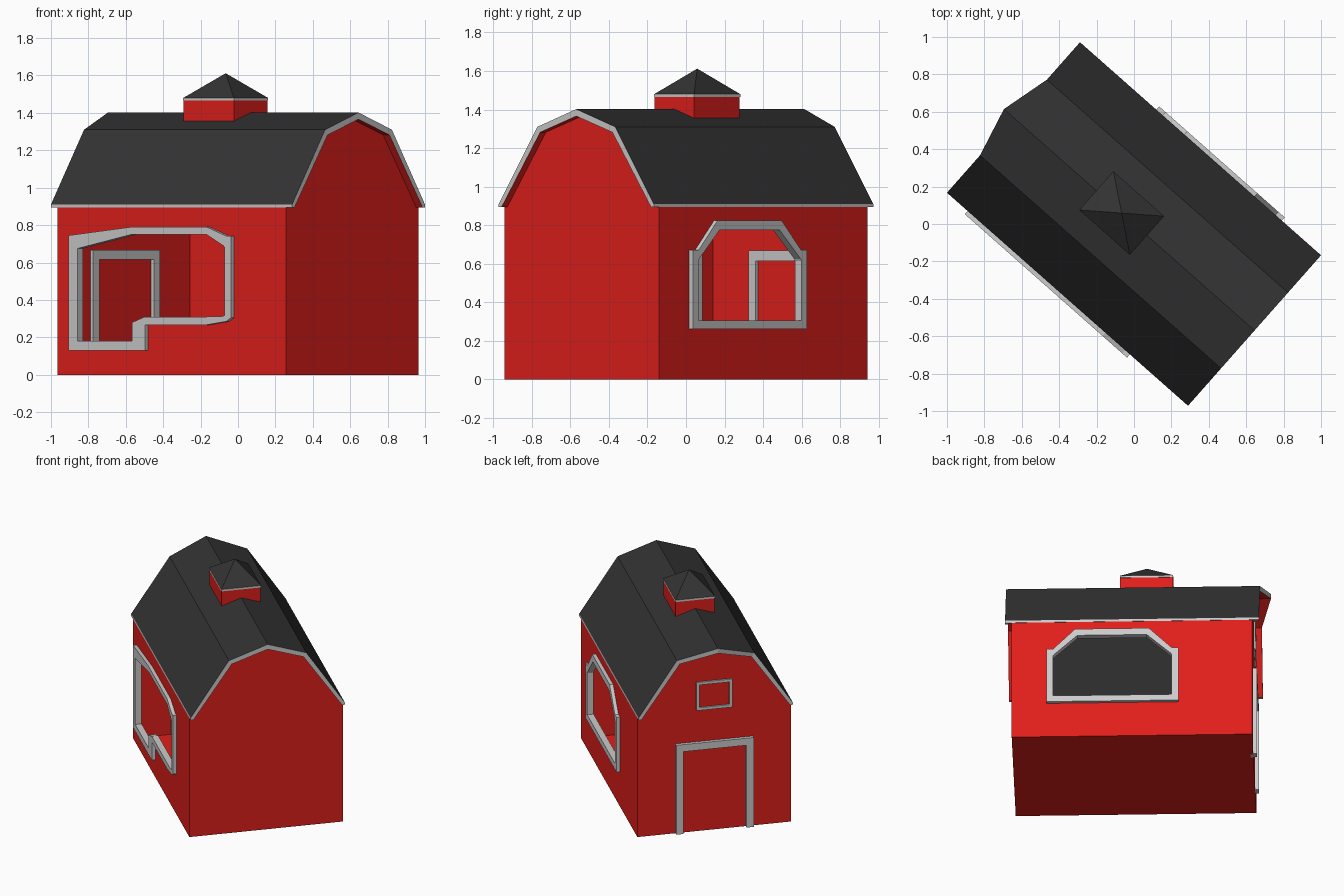
import bpy, bmesh, math
from mathutils import Vector

if "Cube" in bpy.data.objects:
    bpy.data.objects.remove(bpy.data.objects["Cube"])

TURN = math.radians(-41.47)   # whole barn is turned about z
L, W = 0.815, 0.535           # half length and half width of the walls


def material(name, color):
    m = bpy.data.materials.new(name)
    m.diffuse_color = (*color, 1)
    m.use_nodes = True
    m.node_tree.nodes["Principled BSDF"].inputs["Base Color"].default_value = m.diffuse_color
    return m


RED = material("red_paint", (0.75, 0.014, 0.011))
DARK = material("dark_roofing", (0.033, 0.033, 0.033))
TRIM = material("grey_trim", (0.6, 0.6, 0.6))


def finish(name, bm, mats):
    me = bpy.data.meshes.new(name)
    bm.to_mesh(me)
    bm.free()
    for m in mats:
        me.materials.append(m)
    ob = bpy.data.objects.new(name, me)
    ob.rotation_euler.z = TURN
    bpy.context.collection.objects.link(ob)
    return ob


def side(y):   # places (a, z) points on a long wall
    return lambda a, z, d=0: Vector((a, y + math.copysign(d, y) * (1 if d >= 0 else -1) * (1 if d >= 0 else -1), z))


def end(x):    # places (a, z) points on a gable wall
    return lambda a, z, d=0: Vector((x + math.copysign(1, x) * d, a, z))


def side(y):
    return lambda a, z, d=0: Vector((a, y + math.copysign(1, y) * d, z))


def wall(name, place, outline, hole=None):
    """Flat wall panel with an optional hole, facing outwards."""
    bm = bmesh.new()
    edges = []
    for loop in (outline, hole or []):
        vs = [bm.verts.new(place(*p)) for p in loop]
        edges += [bm.edges.new((vs[i - 1], vs[i])) for i in range(len(vs))]
    if hole:
        bmesh.ops.triangle_fill(bm, edges=edges, use_beauty=True)
    else:
        bm.faces.new(list(bm.verts))
    out = place(0, 0, 1) - place(0, 0, 0)
    for f in bm.faces:
        f.normal_update()
        if f.normal.dot(out) < 0:
            f.normal_flip()
    return finish(name, bm, [RED])


def frame(name, place, outer, inner, front=0.025, back=-0.02, closed=True):
    """Trim band between two matching outlines, set through the wall."""
    bm = bmesh.new()
    rings = [[bm.verts.new(place(*o, front)), bm.verts.new(place(*i, front)),
              bm.verts.new(place(*i, back)), bm.verts.new(place(*o, back))]
             for o, i in zip(outer, inner)]
    n = len(rings)
    for k in range(n if closed else n - 1):
        a, b = rings[k], rings[(k + 1) % n]
        for j in range(4):
            bm.faces.new((a[j], a[(j + 1) % 4], b[(j + 1) % 4], b[j]))
    if not closed:
        bm.faces.new(rings[0])
        bm.faces.new(rings[-1])
    bmesh.ops.recalc_face_normals(bm, faces=bm.faces[:])
    return finish(name, bm, [TRIM])


def middle(outer, inner):
    return [((a + c) / 2, (b + d) / 2) for (a, b), (c, d) in zip(outer, inner)]


# Opening outlines: front window with a lower doorway step, back window
front_out = [(-.713, .13), (-.713, .745), (-.266, .79), (.27, .79), (.41, .742),
             (.445, .742), (.445, .305), (.41, .285), (.27, .267), (-.17, .267),
             (-.17, .2), (-.17, .13)]
front_in = [(-.65, .18), (-.65, .675), (-.266, .75), (.27, .75), (.39, .69),
            (.40, .68), (.40, .32), (.39, .313), (.27, .31), (-.17, .31),
            (-.26, .28), (-.26, .18)]
back_out = [(-.315, .26), (-.315, .67), (-.27, .67), (-.115, .825),
            (.385, .825), (.535, .67), (.58, .67), (.58, .26)]
back_in = [(-.27, .305), (-.27, .615), (-.265, .625), (-.10, .775),
           (.37, .775), (.53, .625), (.535, .615), (.535, .305)]

# Walls and floor
rect = [(-L, 0), (L, 0), (L, .895), (-L, .895)]
wall("front_wall", side(-W), rect, middle(front_out, front_in))
wall("back_wall", side(W), rect, middle(back_out, back_in))
gable = [(-W, 0), (W, 0), (W, .895), (.26, 1.295), (0, 1.38), (-.26, 1.295), (-W, .895)]
wall("left_gable", end(-L), gable)
wall("right_gable", end(L), gable)
wall("floor", lambda a, b, d=0: Vector((a, b, -d)), [(-L, -W), (L, -W), (L, W), (-L, W)])

# Window and door trim
frame("front_opening_frame", side(-W), front_out, front_in)
frame("back_window_frame", side(W), back_out, back_in)
frame("door_frame", end(-L),
      [(-.27, 0), (-.27, .668), (.27, .668), (.27, 0)],
      [(-.22, 0), (-.22, .615), (.22, .615), (.22, 0)], closed=False)
frame("loft_window_frame", end(-L),
      [(-.125, .905), (-.125, 1.115), (.125, 1.115), (.125, .905)],
      [(-.105, .925), (-.105, 1.095), (.105, 1.095), (.105, .925)], front=0.012, back=-0.01)

# Gambrel roof: section swept along the ridge, with a pointed hood on the left end
outer = [(-.537, .91), (-.27, 1.31), (0, 1.402), (.27, 1.31), (.537, .91)]
inner = [(.518, .893), (.25, 1.282), (0, 1.366), (-.25, 1.282), (-.518, .893)]
section = outer + [(.537, .893)] + inner + [(-.537, .893)]
bm = bmesh.new()
rings = [[bm.verts.new((x - (.068 if i == 0 and y == 0 else 0), y, z)) for y, z in section]
         for i, x in enumerate((-.86, -L, L, .86))]
for i in range(3):
    for j in range(12):
        k = (j + 1) % 12
        f = bm.faces.new((rings[i][j], rings[i][k], rings[i + 1][k], rings[i + 1][j]))
        if j < 4:
            f.material_index = 0                       # roofing
        elif 6 <= j <= 9:
            f.material_index = 0 if i == 1 else 2      # ceiling / red overhang
        else:
            f.material_index = 1                       # eave trim
for r in (rings[0], rings[-1]):                        # gable trim
    for loop in [(j, j + 1, 9 - j, 10 - j) for j in range(4)] + [(4, 5, 6), (10, 11, 0)]:
        bm.faces.new([r[j] for j in loop]).material_index = 1
bmesh.ops.recalc_face_normals(bm, faces=bm.faces[:])
finish("gambrel_roof", bm, [DARK, TRIM, RED])


# Cupola on the ridge
def box(name, cx, sx, sy, z0, z1, mat, tip=False):
    bm = bmesh.new()
    low = [bm.verts.new((cx + a * sx, b * sy, z0)) for a, b in ((-1, -1), (1, -1), (1, 1), (-1, 1))]
    if tip:
        top = [bm.verts.new((cx, 0, z1))] * 4
    else:
        top = [bm.verts.new((v.co.x, v.co.y, z1)) for v in low]
        bm.faces.new(top)
    bm.faces.new(low[::-1])
    for i in range(4):
        j = (i + 1) % 4
        bm.faces.new((low[i], low[j], top[i]) if tip else (low[i], low[j], top[j], top[i]))
    bmesh.ops.recalc_face_normals(bm, faces=bm.faces[:])
    return finish(name, bm, [mat])


box("cupola_body", -.088, .179, .136, 1.355, 1.465, RED)
box("cupola_trim", -.088, .181, .138, 1.465, 1.48, TRIM)
box("cupola_roof", -.088, .181, .138, 1.48, 1.612, DARK, tip=True)
